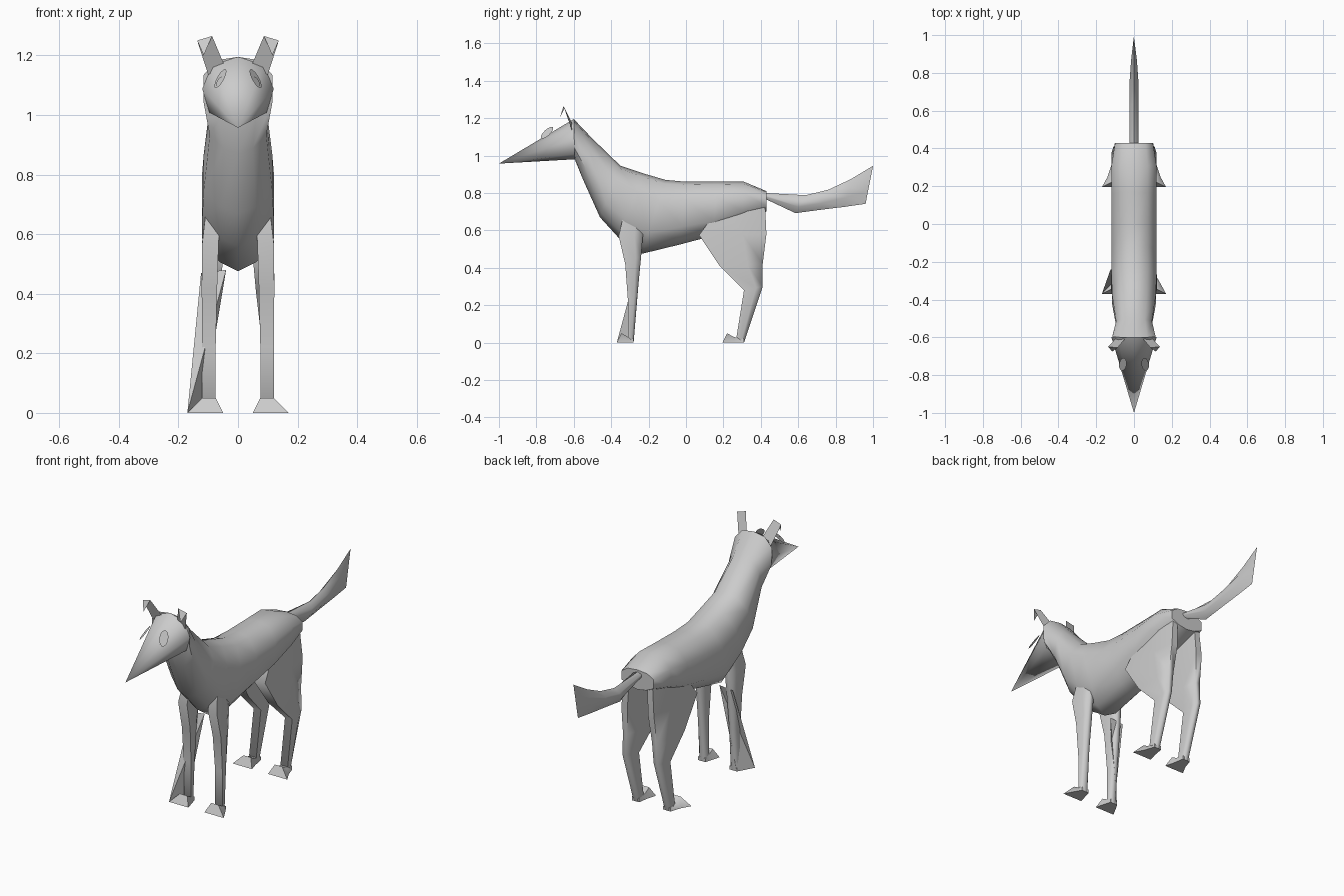
import bpy, math
from mathutils import Vector

cube = bpy.data.objects.get("Cube")
if cube:
    bpy.data.objects.remove(cube, do_unlink=True)

grey = bpy.data.materials.new("plain grey")
grey.use_nodes = True
grey.diffuse_color = (0.6, 0.6, 0.6, 1)
grey.node_tree.nodes["Principled BSDF"].inputs["Base Color"].default_value = (0.6, 0.6, 0.6, 1)


def make(name, verts, faces, angle=50):
    mesh = bpy.data.meshes.new(name)
    mesh.from_pydata([tuple(v) for v in verts], [], faces)
    mesh.materials.append(grey)
    ob = bpy.data.objects.new(name, mesh)
    bpy.context.collection.objects.link(ob)
    bpy.ops.object.select_all(action='DESELECT')
    ob.select_set(True)
    bpy.context.view_layer.objects.active = ob
    bpy.ops.object.mode_set(mode='EDIT')
    bpy.ops.mesh.select_all(action='SELECT')
    bpy.ops.mesh.remove_doubles(threshold=0.0005)
    bpy.ops.mesh.normals_make_consistent(inside=False)
    bpy.ops.object.mode_set(mode='OBJECT')
    bpy.ops.object.shade_smooth_by_angle(angle=math.radians(angle))


def loft(name, rings, angle=50):
    n = len(rings[0])
    verts = [v for ring in rings for v in ring]
    faces = [(r * n + i, r * n + (i + 1) % n, (r + 1) * n + (i + 1) % n, (r + 1) * n + i)
             for r in range(len(rings) - 1) for i in range(n)]
    last = (len(rings) - 1) * n
    faces += [tuple(range(n)), tuple(range(last, last + n))]
    make(name, verts, faces, angle)


def section(top, bottom, width, shape):
    # Symmetric ring hung between a top and a bottom point in the middle plane
    half = [(t, w) for t, w in shape if w > 0]
    full = [shape[0]] + half + [shape[-1]] + [(t, -w) for t, w in reversed(half)]
    return [(w * width, top[0] + (bottom[0] - top[0]) * t, top[1] + (bottom[1] - top[1]) * t)
            for t, w in full]


# Head: faceted cone from the back of the skull to the nose
skull = [(0, 0), (0.13, 0.72), (0.5, 1), (0.87, 0.8), (1, 0)]
skull_ring = section((-0.6, 1.195), (-0.595, 0.98), 0.12, skull)
loft("head", [skull_ring, [(0, -1, 0.957)] * len(skull_ring)], 88)

# Neck and trunk with a keeled belly and a rump split up towards the tail
trunk = [(0, 0), (0.05, 0.6), (0.28, 1), (0.72, 1), (0.92, 0.52), (1, 0)]
spine = [((-0.6, 1.195), (-0.595, 0.98), 0.115),
         ((-0.5, 1.09), (-0.55, 0.87), 0.095),
         ((-0.35, 0.945), (-0.46, 0.67), 0.115),
         ((-0.23, 0.905), (-0.36, 0.56), 0.12),
         ((-0.11, 0.87), (-0.235, 0.475), 0.12),
         ((0, 0.86), (-0.03, 0.525), 0.12),
         ((0.17, 0.86), (0.14, 0.57), 0.12),
         ((0.31, 0.86), (0.3, 0.64), 0.12),
         ((0.43, 0.81), (0.43, 0.7), 0.1)]
loft("trunk", [section(t, b, w, trunk) for t, b, w in spine], 60)

# Tail: brush that ends in an upright edge
brush = [(0, 0), (0.3, 1), (0.65, 1), (1, 0)]
tail = [((0.42, 0.8), (0.42, 0.77), 0.025),
        ((0.64, 0.788), (0.585, 0.692), 0.025),
        ((0.76, 0.817), (0.72, 0.71), 0.024),
        ((0.88, 0.873), (0.85, 0.726), 0.015),
        ((1, 0.945), (0.96, 0.742), 0)]
loft("tail", [section(t, b, w, brush) for t, b, w in tail], 75)

# Legs: rows of front y, back y, front z, back z, inner x, outer x
foreleg = [(-0.33, -0.23, 0.7, 0.68, 0.06, 0.105),
           (-0.36, -0.23, 0.57, 0.58, 0.065, 0.12),
           (-0.325, -0.24, 0.42, 0.46, 0.07, 0.122),
           (-0.31, -0.26, 0.22, 0.25, 0.075, 0.12),
           (-0.31, -0.28, 0.03, 0, 0.075, 0.12)]
hindleg = [(0.19, 0.42, 0.74, 0.79, 0.04, 0.098),
           (0.07, 0.43, 0.575, 0.58, 0.045, 0.12),
           (0.18, 0.41, 0.41, 0.42, 0.06, 0.12),
           (0.31, 0.41, 0.28, 0.3, 0.075, 0.12),
           (0.27, 0.31, 0.03, 0, 0.075, 0.12)]


def leg_ring(row, s):
    # Flat front, rounded off towards the back
    f, b, zf, zb, i, o = row
    inset = (o - i) * 0.25
    y, z = f + (b - f) * 0.65, zf + (zb - zf) * 0.65
    return [(s * i, f, zf), (s * o, f, zf), (s * o, y, z),
            (s * (o - inset), b, zb), (s * (i + inset), b, zb), (s * i, y, z)]


def leg(name, rows, toe, s):
    loft(name, [leg_ring(row, s) for row in rows], 80)
    # Splayed wedge foot with a raised toe
    heel = rows[-1][1]
    loft(name.replace("leg", "foot"),
         [[(s * 0.075, heel, 0), (s * 0.12, heel, 0), (s * 0.12, heel, 0.02), (s * 0.075, heel, 0.02)],
          [(s * 0.065, toe + 0.055, 0), (s * 0.14, toe + 0.055, 0),
           (s * 0.12, toe + 0.06, 0.03), (s * 0.075, toe + 0.06, 0.03)],
          [(s * 0.05, toe, 0), (s * 0.17, toe, 0),
           (s * 0.12, toe + 0.025, 0.05), (s * 0.075, toe + 0.025, 0.05)]])


def ear(name, s):
    # Upright strip with its tip folded forward
    pts = [(0.045, -0.605, 1.165), (0.10, -0.61, 1.135), (0.137, -0.65, 1.25),
           (0.087, -0.655, 1.265), (0.115, -0.675, 1.2)]
    make(name, [(s * x, y, z) for x, y, z in pts], [(0, 1, 2, 3), (3, 2, 4)], 20)


def disc(name, centre, scale, s):
    # Thin tilted ellipse resting over the brow
    long = Vector((-0.009, 0.032, 0.029)) * scale
    short = Vector((0.018, 0.01, -0.013)) * scale
    ring = []
    for k in range(16):
        a = k * math.tau / 16
        p = Vector(centre) + long * math.cos(a) + short * math.sin(a)
        ring.append((s * p.x, p.y, p.z))
    make(name, ring, [tuple(range(16))])


for side, s in (("left", 1), ("right", -1)):
    leg("front_leg_" + side, foreleg, -0.37, s)
    leg("hind_leg_" + side, hindleg, 0.195, s)
    ear("ear_" + side, s)
    disc("eye_" + side, (0.059, -0.743, 1.122), 1, s)
    disc("pupil_" + side, (0.064, -0.756, 1.113), 0.5, s)

# Loose web of skin flaring from the right elbow to the toe
make("right_leg_web", [(-0.04, -0.24, 0.48), (-0.124, -0.24, 0.47),
                       (-0.17, -0.37, 0), (-0.12, -0.28, 0)],
     [(0, 1, 2), (0, 2, 3)], 60)
